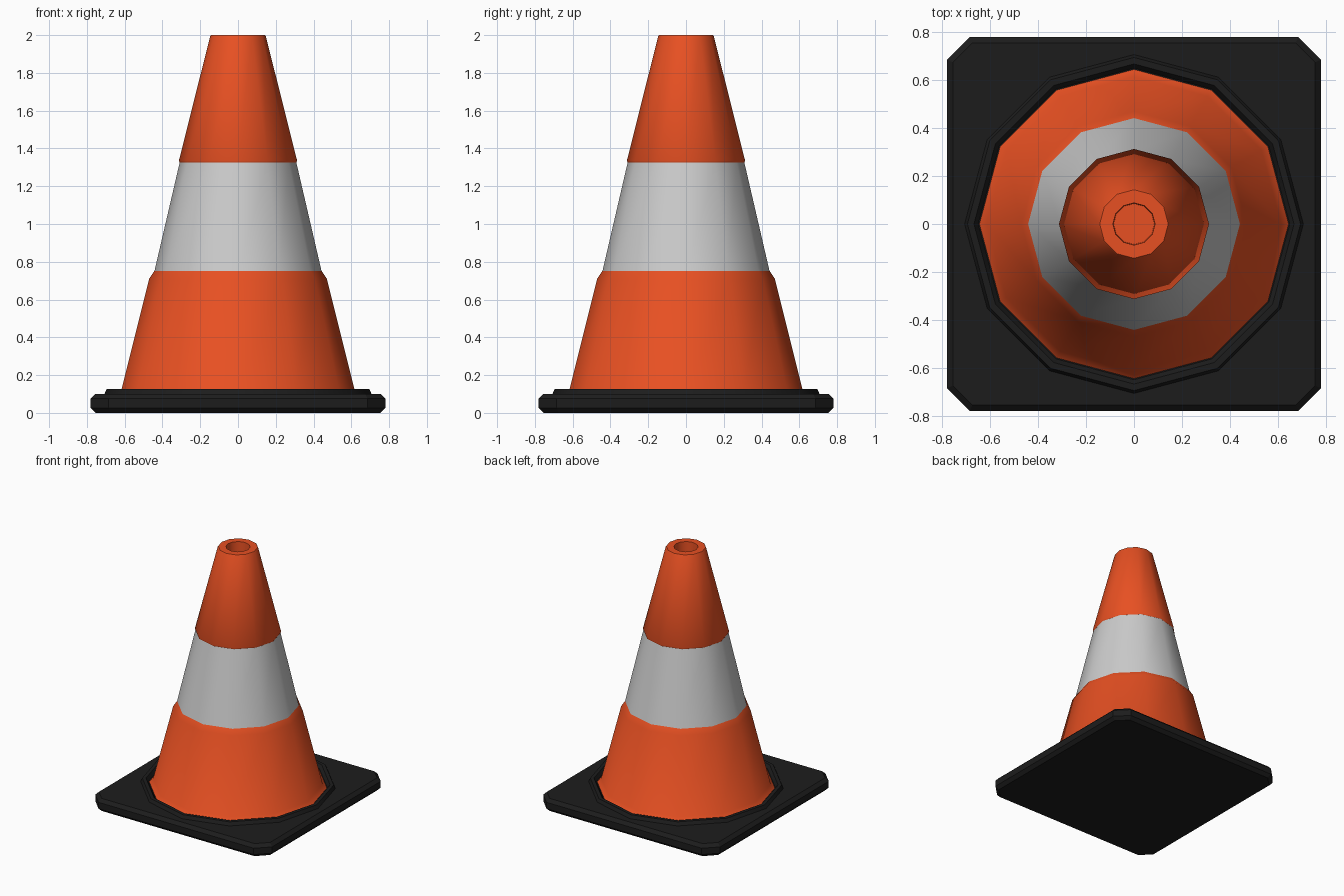
import bpy, bmesh, math

if "Cube" in bpy.data.objects:
    bpy.data.objects.remove(bpy.data.objects["Cube"])


def material(name, rgb):
    m = bpy.data.materials.new(name)
    m.diffuse_color = (*rgb, 1)
    m.use_nodes = True
    m.node_tree.nodes["Principled BSDF"].inputs["Base Color"].default_value = m.diffuse_color
    return m


orange = material("orange", (0.8, 0.08, 0.016))
white = material("white", (0.8, 0.8, 0.8))
black = material("black", (0.012, 0.012, 0.012))


def loft(name, rings, mat, angle, cap_start=False, cap_end=False):
    """Skin a stack of equal-sized point rings."""
    bm = bmesh.new()
    loops = [[bm.verts.new(p) for p in ring] for ring in rings]
    n = len(loops[0])
    for a, b in zip(loops, loops[1:]):
        for i in range(n):
            j = (i + 1) % n
            bm.faces.new((a[i], a[j], b[j], b[i]))
    if cap_start:
        bm.faces.new(loops[0][::-1])
    if cap_end:
        bm.faces.new(loops[-1])
    me = bpy.data.meshes.new(name)
    bm.to_mesh(me)
    bm.free()
    me.materials.append(mat)
    ob = bpy.data.objects.new(name, me)
    bpy.context.collection.objects.link(ob)
    bpy.ops.object.select_all(action='DESELECT')
    ob.select_set(True)
    bpy.context.view_layer.objects.active = ob
    bpy.ops.object.shade_smooth_by_angle(angle=math.radians(angle))
    return ob


def circle(r, z, n=12):
    return [(r * math.cos(math.tau * i / n), r * math.sin(math.tau * i / n), z)
            for i in range(n)]


def turned(name, profile, mat, **kw):
    return loft(name, [circle(r, z) for r, z in profile], mat, 40, **kw)


def plate_ring(inset, z, half=0.78, cut=0.095):
    """Square outline with cut corners, offset inwards evenly."""
    h = half - inset
    k = h - (cut - 0.586 * inset)
    pts = [(h, -k), (h, k), (k, h), (-k, h), (-h, k), (-h, -k), (-k, -h), (k, -h)]
    return [(x, y, z) for x, y in pts]


# Base plate with bevelled rim
loft("base_plate",
     [plate_ring(i, z) for i, z in
      ((0.025, 0), (0, 0.025), (0, 0.075), (0.025, 0.1))],
     black, 30, cap_start=True, cap_end=True)

# Raised collar around the foot of the cone
turned("base_collar",
       [(0.708, 0.098), (0.695, 0.127), (0.668, 0.127), (0.65, 0.1)], black)

# Cone sections
turned("lower_cone",
       [(0.645, 0.1), (0.615, 0.13), (0.47, 0.71), (0.442, 0.752)], orange)
turned("reflective_band", [(0.442, 0.752), (0.309, 1.325)], white)

# Tip with rim and recessed hole
turned("upper_cone",
       [(0.309, 1.325), (0.313, 1.335), (0.147, 1.995), (0.143, 2.0),
        (0.088, 2.0), (0.085, 1.9)],
       orange, cap_end=True)
